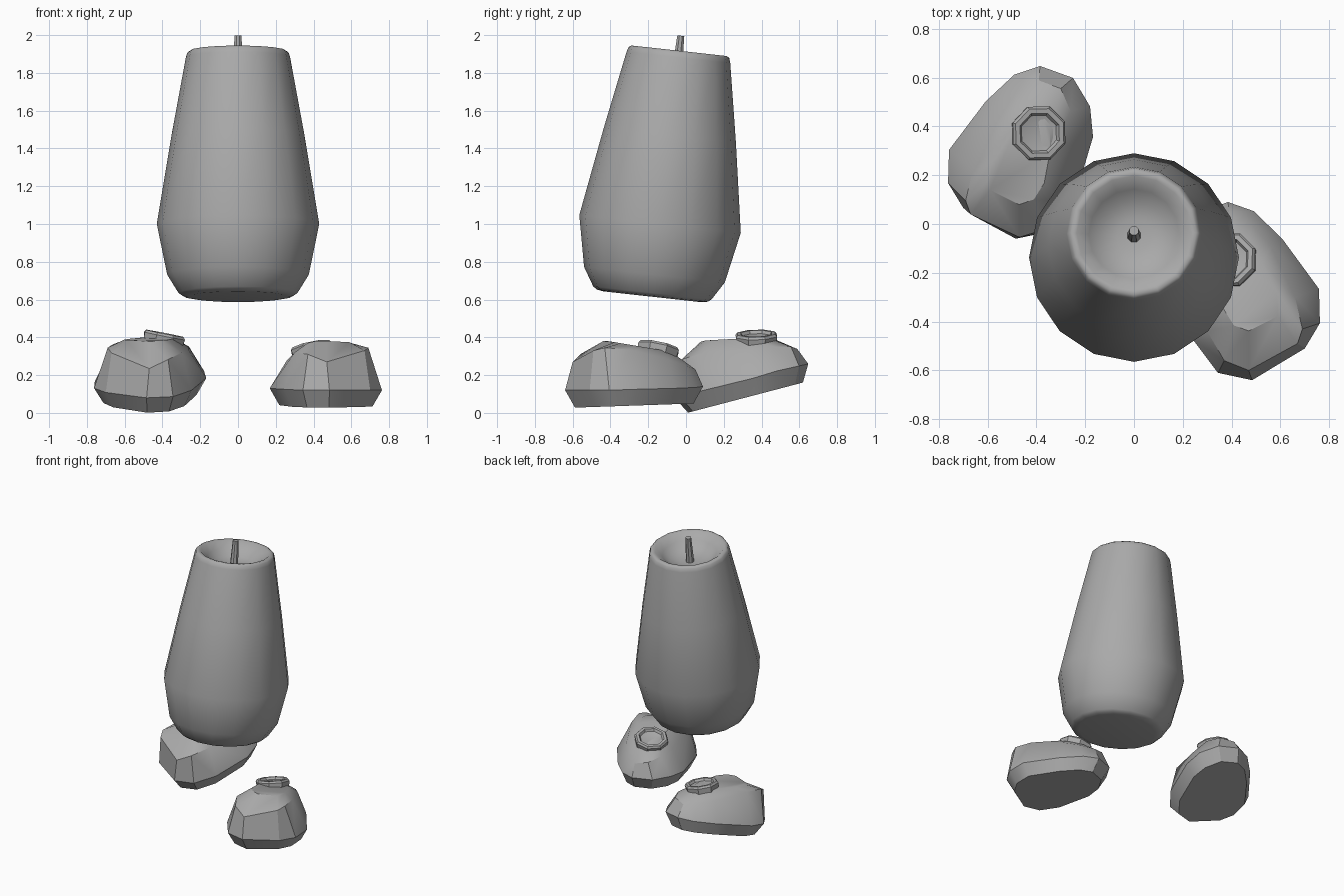
import bpy, bmesh, math
from mathutils import Matrix, Vector

cube = bpy.data.objects.get("Cube")
if cube:
    bpy.data.objects.remove(cube, do_unlink=True)

GREY = (0.4, 0.4, 0.4, 1.0)
grey = bpy.data.materials.new("plain_grey")
grey.use_nodes = True
grey.diffuse_color = GREY
grey.node_tree.nodes["Principled BSDF"].inputs["Base Color"].default_value = GREY


def loft(name, rings, matrix, angle):
    """Skin a stack of closed rings, cap both ends, shade smooth by angle."""
    bm = bmesh.new()
    loops = [[bm.verts.new(matrix @ Vector(p)) for p in ring] for ring in rings]
    n = len(loops[0])
    for low, high in zip(loops, loops[1:]):
        for i in range(n):
            j = (i + 1) % n
            bm.faces.new((low[i], low[j], high[j], high[i]))
    bm.faces.new(loops[0][::-1])
    bm.faces.new(loops[-1])
    bmesh.ops.recalc_face_normals(bm, faces=bm.faces)
    mesh = bpy.data.meshes.new(name)
    bm.to_mesh(mesh)
    bm.free()
    mesh.materials.append(grey)
    obj = bpy.data.objects.new(name, mesh)
    bpy.context.collection.objects.link(obj)
    bpy.ops.object.select_all(action='DESELECT')
    obj.select_set(True)
    bpy.context.view_layer.objects.active = obj
    bpy.ops.object.shade_smooth_by_angle(angle=math.radians(angle))
    return obj


def lathe(profile, sides, turn=0.0):
    """Rings around z from (radius, height) pairs."""
    return [[(r * math.cos(turn + math.tau * i / sides),
              r * math.sin(turn + math.tau * i / sides), h)
             for i in range(sides)] for r, h in profile]


# Leaning body with a dished top
lean = Matrix.Translation((0, -0.18, 0.615)) @ Matrix.Rotation(math.radians(-6.3), 4, 'X')
body_profile = [(0.26, 0.0), (0.295, 0.006), (0.315, 0.02), (0.375, 0.118),
                (0.43, 0.388), (0.352, 0.86), (0.276, 1.275), (0.268, 1.3),
                (0.255, 1.31), (0.235, 1.307), (0.185, 1.265), (0.14, 1.225),
                (0.07, 1.208), (0.02, 1.205)]
loft("body", lathe(body_profile, 16), lean, 60)

# Short neck rod standing in the dish
loft("neck_rod", lathe([(0.029, 1.2), (0.02, 1.39)], 8, math.pi / 8), lean, 30)

# Shoe outlines, toe first and then around the outer side to the heel
widest = [(0.484, -0.64, 0.12), (0.70, -0.51, 0.12), (0.762, -0.406, 0.12),
          (0.758, -0.266, 0.125), (0.607, -0.06, 0.13), (0.49, 0.053, 0.135),
          (0.385, 0.09, 0.14), (0.25, 0.04, 0.14), (0.18, -0.08, 0.14),
          (0.168, -0.21, 0.13), (0.246, -0.48, 0.125), (0.344, -0.61, 0.12)]
upper = [(0.47, -0.60, 0.27), (0.67, -0.49, 0.33), (0.69, -0.43, 0.345),
         (0.66, -0.30, 0.335), (0.56, -0.09, 0.28), (0.48, 0.0, 0.25),
         (0.39, 0.05, 0.23), (0.30, 0.02, 0.25), (0.26, -0.07, 0.27),
         (0.26, -0.21, 0.28), (0.30, -0.44, 0.32), (0.37, -0.56, 0.31)]
sole = [(0.47 + (x - 0.47) * 0.83, -0.265 + (y + 0.265) * 0.86, 0.035 + 0.03 * (y + 0.4))
        for x, y, z in widest]
instep = []
for x, y, z in upper:
    y2 = -0.24 + (y + 0.24) * 0.55
    instep.append((0.47 + (x - 0.47) * 0.6, y2, 0.38 - 0.17 * max(y2 + 0.41, 0.0)))

# Octagonal ankle collar with a recessed middle
collar_profile = [(0.112, -0.05), (0.118, -0.005), (0.108, 0.008), (0.088, 0.008),
                  (0.078, -0.008), (0.05, -0.014)]
collar_up = Vector((-0.2, 0.2, 1)).to_track_quat('Z', 'Y').to_matrix().to_4x4()
collar_place = Matrix.Translation((0.388, -0.145, 0.35)) @ collar_up

# The right shoe mirrors the left, set back with its heel lifted
left = Matrix.Identity(4)
right = (Matrix.Translation((0, 0.018, 0.005)) @ Matrix.Rotation(math.radians(12.7), 4, 'X')
         @ Matrix.Translation((0, 0.58, -0.03)) @ Matrix.Scale(-1, 4, (1, 0, 0)))
for side, place in (("left", left), ("right", right)):
    loft(side + "_shoe", [sole, widest, upper, instep], place, 32)
    loft(side + "_shoe_collar", lathe(collar_profile, 8, math.pi / 8), place @ collar_place, 25)
